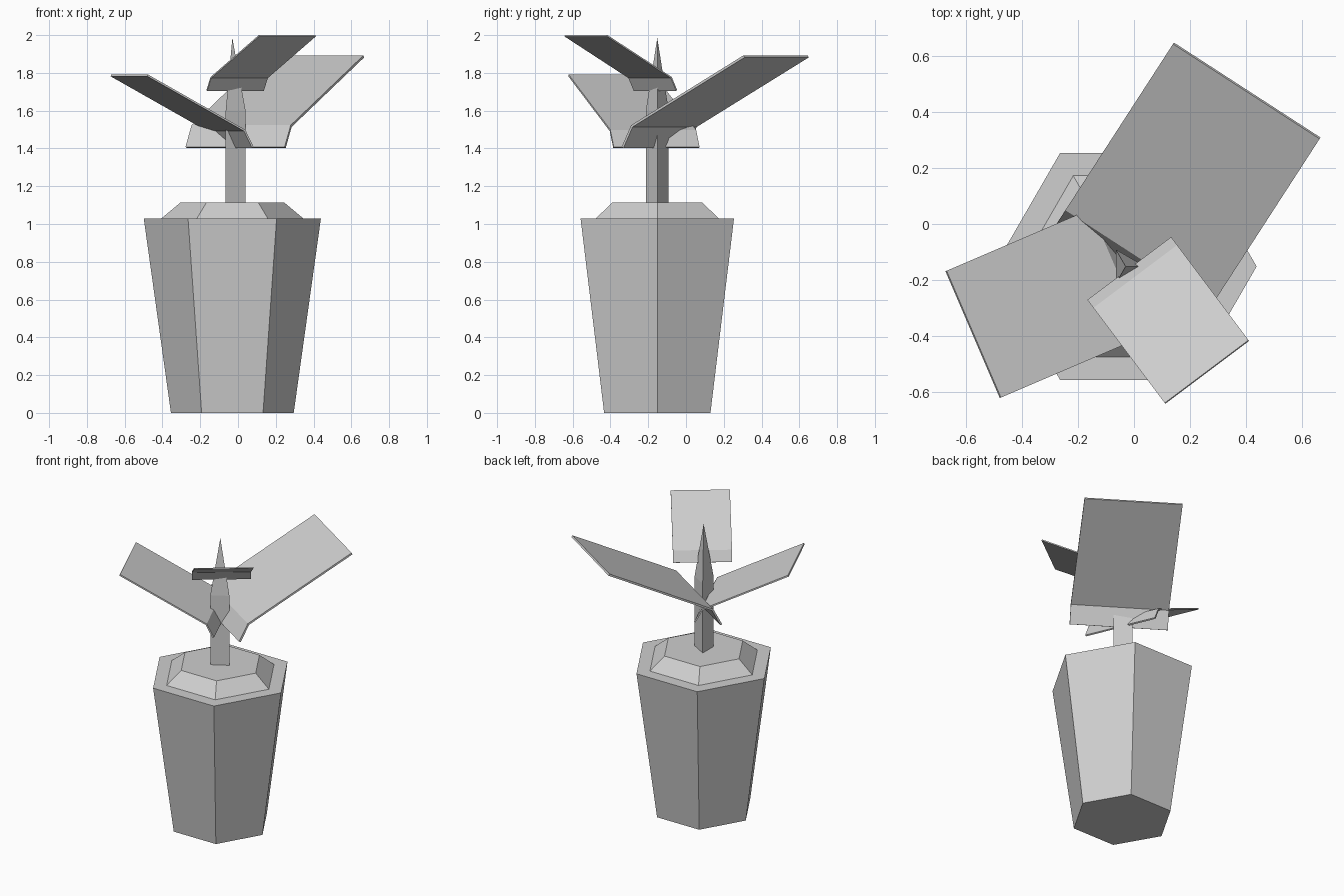
import bpy, bmesh, math
from mathutils import Matrix, Vector

cube = bpy.data.objects.get("Cube")
if cube:
    bpy.data.objects.remove(cube, do_unlink=True)

AXIS = Vector((-0.03, -0.152, 0))  # vertical axis of pot and stem

grey = bpy.data.materials.new("light_grey")
grey.use_nodes = True
colour = (0.62, 0.62, 0.62, 1)
grey.diffuse_color = colour
grey.node_tree.nodes["Principled BSDF"].inputs["Base Color"].default_value = colour


def add_object(name, bm, location):
    """Turn a bmesh into a flat shaded object."""
    bmesh.ops.recalc_face_normals(bm, faces=bm.faces)
    mesh = bpy.data.meshes.new(name)
    bm.to_mesh(mesh)
    bm.free()
    mesh.materials.append(grey)
    obj = bpy.data.objects.new(name, mesh)
    obj.location = location
    bpy.context.collection.objects.link(obj)
    return obj


def add_frustum(name, sides, bottom_radius, top_radius, bottom, top):
    """Tapered prism with one corner pointing to +x."""
    bm = bmesh.new()
    rings = []
    for radius, z in ((bottom_radius, bottom), (top_radius, top)):
        angles = [math.tau * i / sides for i in range(sides)]
        rings.append([bm.verts.new((radius * math.cos(a), radius * math.sin(a), z))
                      for a in angles])
    low, high = rings
    for i in range(sides):
        j = (i + 1) % sides
        bm.faces.new((low[i], low[j], high[j], high[i]))
    bm.faces.new(low[::-1])
    bm.faces.new(high)
    bmesh.ops.remove_doubles(bm, verts=bm.verts, dist=0.0001)
    return add_object(name, bm, AXIS)


def add_leaf(name, size, direction, root):
    """Bent flat blade: a short steep base, then a long shallow plate."""
    bm = bmesh.new()
    profile = ((0, 0), (0.06, 0.115), (0.769, 0.485))  # distance out, height
    half = 0.3125
    rows = [[bm.verts.new((out, side * half, up)) for side in (-1, 1)]
            for out, up in profile]
    for a, b in zip(rows, rows[1:]):
        bm.faces.new((a[0], b[0], b[1], a[1]))
    turn = math.atan2(direction[1], direction[0])
    bm.transform(Matrix.Rotation(turn, 4, "Z") @ Matrix.Scale(size, 4))
    obj = add_object(name, bm, root)
    if obj.data.polygons[0].normal.z < 0:
        obj.data.flip_normals()
    solid = obj.modifiers.new("thickness", "SOLIDIFY")
    solid.thickness = 0.013 * size
    solid.offset = -1
    return obj


# Pot and soil mound
add_frustum("pot", 6, 0.325, 0.469, 0, 1.03)
add_frustum("soil_mound", 6, 0.375, 0.273, 1.03, 1.115)

# Three sided stem with a pointed tip
add_frustum("stem", 3, 0.07, 0.07, 1.11, 1.6)
add_frustum("stem_tip", 3, 0.07, 0.00001, 1.6, 1.985)

# Leaves
add_leaf("large_leaf", 1.0, (0.544, 0.84), (-0.016, -0.171, 1.408))
add_leaf("middle_leaf", 0.79, (-0.919, -0.394), (-0.015, -0.155, 1.408))
add_leaf("small_leaf", 0.6, (0.6, -0.8), (-0.017, -0.159, 1.709))
